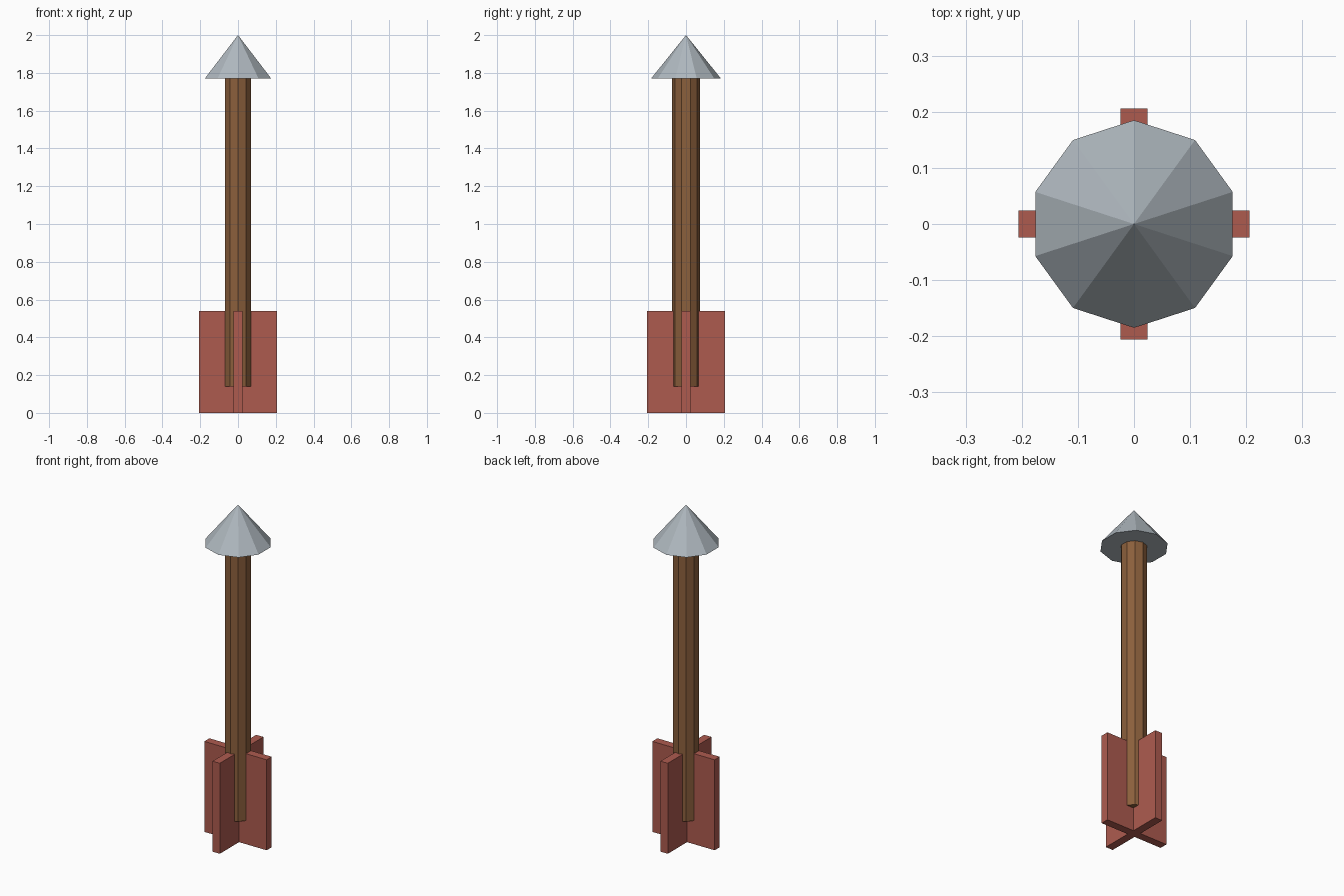
import bpy, math

if "Cube" in bpy.data.objects:
    bpy.data.objects.remove(bpy.data.objects["Cube"])


def material(name, rgb):
    m = bpy.data.materials.new(name)
    m.diffuse_color = (*rgb, 1)
    m.use_nodes = True
    m.node_tree.nodes["Principled BSDF"].inputs["Base Color"].default_value = m.diffuse_color
    return m


grey = material("metal grey", (0.43, 0.48, 0.52))
brown = material("wood brown", (0.26, 0.115, 0.045))
red = material("fin red", (0.42, 0.105, 0.078))


def finish(name, mat):
    ob = bpy.context.object
    ob.name = name
    ob.data.materials.append(mat)
    return ob


def round_part(name, mat, r1, r2, z0, z1):
    # ten-sided solid with a corner pointing along the y axis
    bpy.ops.mesh.primitive_cone_add(vertices=10, radius1=r1, radius2=r2, depth=z1 - z0,
                                    location=(0, 0, (z0 + z1) / 2))
    return finish(name, mat)


# Pointed head and wooden shaft
round_part("arrow_head", grey, 0.185, 0, 1.77, 2.0)
round_part("shaft", brown, 0.073, 0.073, 0.14, 1.77)

# Two crossed slabs make the four tail fins
for i, name in enumerate(("fin_side_pair", "fin_front_back_pair")):
    bpy.ops.mesh.primitive_cube_add(size=1, location=(0, 0, 0.27),
                                    rotation=(0, 0, i * math.pi / 2))
    finish(name, red).scale = (0.412, 0.048, 0.54)
